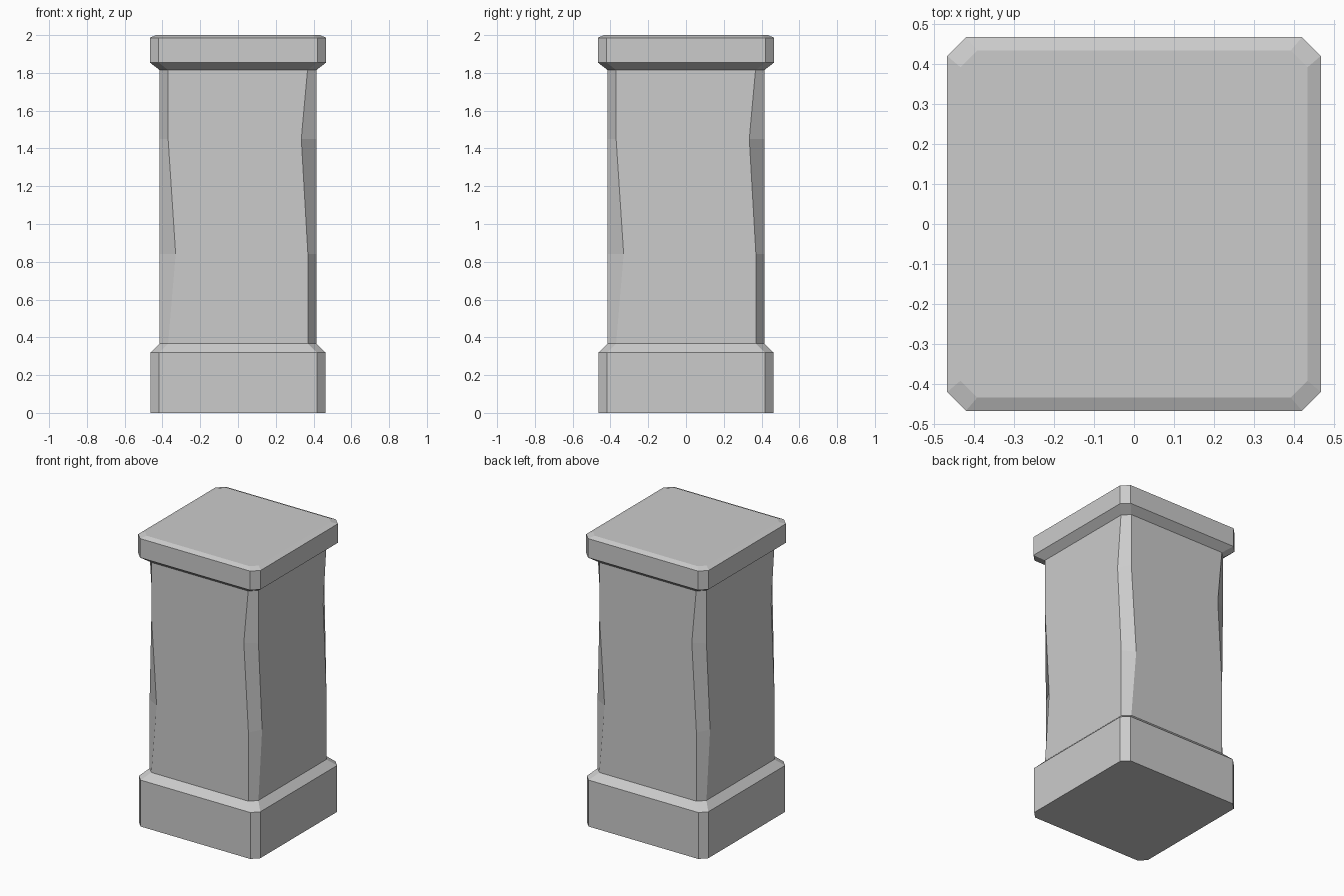
import bpy
import bmesh
from mathutils import Matrix, Vector

cube = bpy.data.objects.get("Cube")
if cube:
    bpy.data.objects.remove(cube, do_unlink=True)

stone = bpy.data.materials.new("grey stone")
stone.use_nodes = True
colour = (0.6, 0.6, 0.6, 1)
stone.diffuse_color = colour
stone.node_tree.nodes["Principled BSDF"].inputs["Base Color"].default_value = colour


def loft_square(name, levels, close_bottom=False, close_top=False):
    """Loft cut-corner squares; a level is (z, half width, corner start on
    one side, corner start on the next side), repeated round four corners."""
    bm = bmesh.new()
    rings = []
    for z, half, first, second in levels:
        ring = []
        for turn in range(4):
            spin = Matrix.Rotation(turn * 1.5707963, 3, "Z")
            for corner in ((first, -half, z), (half, -second, z)):
                ring.append(bm.verts.new(spin @ Vector(corner)))
        rings.append(ring)
    for low, high in zip(rings, rings[1:]):
        for i in range(8):
            j = (i + 1) % 8
            bm.faces.new((low[i], low[j], high[j], high[i]))
    if close_bottom:
        bm.faces.new(rings[0][::-1])
    if close_top:
        bm.faces.new(rings[-1])
    mesh = bpy.data.meshes.new(name)
    bm.to_mesh(mesh)
    bm.free()
    mesh.materials.append(stone)
    obj = bpy.data.objects.new(name, mesh)
    bpy.context.collection.objects.link(obj)
    return obj


# Plinth with sloped shoulder
loft_square("base", [
    (0, 0.463, 0.418, 0.418),
    (0.32, 0.463, 0.418, 0.418),
    (0.367, 0.415, 0.37, 0.37),
], close_bottom=True)

# Shaft with unevenly worn corners
loft_square("shaft", [
    (0.367, 0.415, 0.37, 0.37),
    (0.84, 0.415, 0.37, 0.33),
    (1.45, 0.415, 0.335, 0.37),
    (1.815, 0.415, 0.368, 0.37),
])

# Cap with sloped underside and bevelled top
loft_square("cap", [
    (1.815, 0.415, 0.368, 0.37),
    (1.855, 0.467, 0.42, 0.42),
    (1.986, 0.467, 0.42, 0.42),
    (2, 0.434, 0.392, 0.392),
], close_top=True)
